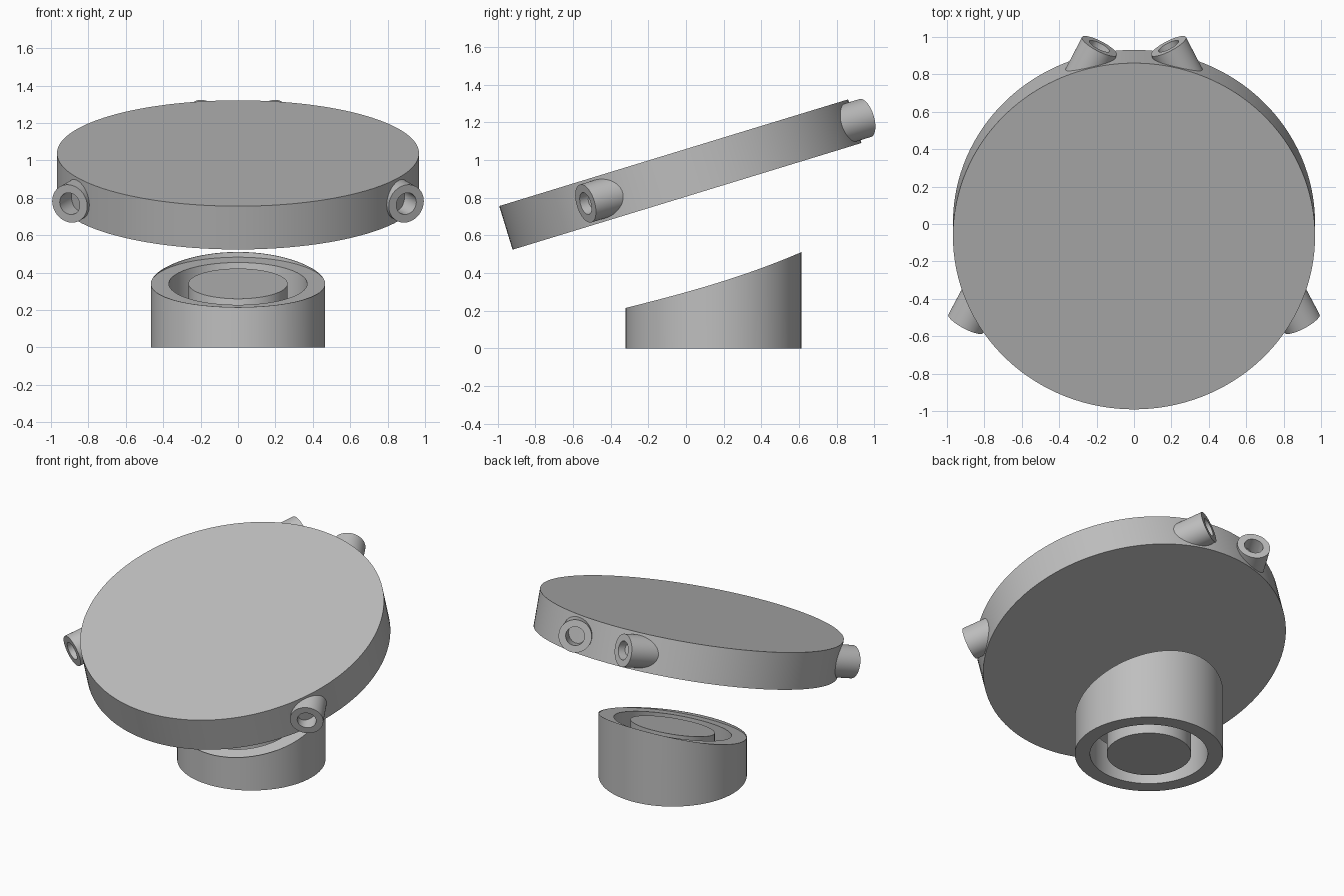
import bpy
import bmesh
import math
from mathutils import Matrix, Vector

cube = bpy.data.objects.get("Cube")
if cube:
    bpy.data.objects.remove(cube, do_unlink=True)

grey = bpy.data.materials.new("plain grey")
grey.use_nodes = True
colour = (0.52, 0.52, 0.52, 1)
grey.diffuse_color = colour
grey.node_tree.nodes["Principled BSDF"].inputs["Base Color"].default_value = colour

SEGMENTS = 128
TILT = math.radians(17)
SLOPE = math.tan(TILT)


def lathe(name, profile, matrix, closed=True):
    """Spin rings of (radius, height) pairs; height may be a function of y."""
    bm = bmesh.new()
    rings = []
    for radius, height in profile:
        ring = []
        for i in range(SEGMENTS):
            a = 2 * math.pi * i / SEGMENTS
            x, y = radius * math.cos(a), radius * math.sin(a)
            z = height(y) if callable(height) else height
            ring.append(bm.verts.new((x, y, z)))
        rings.append(ring)
    pairs = list(zip(rings, rings[1:]))
    if closed:
        pairs.append((rings[-1], rings[0]))
    else:
        bm.faces.new(rings[0])
        bm.faces.new(rings[-1])
    for a, b in pairs:
        for i in range(SEGMENTS):
            j = (i + 1) % SEGMENTS
            bm.faces.new((a[i], a[j], b[j], b[i]))
    bmesh.ops.recalc_face_normals(bm, faces=bm.faces)
    mesh = bpy.data.meshes.new(name)
    bm.to_mesh(mesh)
    bm.free()
    mesh.materials.append(grey)
    obj = bpy.data.objects.new(name, mesh)
    bpy.context.collection.objects.link(obj)
    obj.matrix_world = matrix
    bpy.ops.object.select_all(action="DESELECT")
    obj.select_set(True)
    bpy.context.view_layer.objects.active = obj
    bpy.ops.object.shade_smooth_by_angle(angle=math.radians(30))
    return obj


def sloped_top(y):
    return 0.341 + SLOPE * y


def raised_lip(y):
    return sloped_top(y) + 0.1 * y ** 2 + 0.054 * y ** 3


# Base: outer ring with a thin curved lip, and a separate core
base_place = Matrix.Translation((0, 0.146, 0))
lathe("base_ring", [(0.466, 0), (0.466, raised_lip), (0.463, raised_lip),
                    (0.463, sloped_top), (0.37, sloped_top), (0.37, 0)], base_place)
lathe("base_core", [(0.265, 0), (0.265, sloped_top)], base_place, closed=False)

# Tilted floating disc
disc_place = Matrix.Translation((0, -0.03, 0.9225)) @ Matrix.Rotation(TILT, 4, "X")
lathe("tilted_disc", [(0.968, -0.121), (0.968, 0.121)], disc_place, closed=False)

# Hollow nozzles set at a slant into the rim of the disc, mirrored left and right
for where, position, heading in (("front", -30.3, -63), ("back", 79.8, 116.5)):
    for side, sign in (("left", 1), ("right", -1)):
        p, h = math.radians(position), math.radians(heading)
        mouth = Vector((sign * 1.042 * math.cos(p), 1.042 * math.sin(p), 0))
        axis = Vector((sign * math.cos(h), math.sin(h), 0))
        turn = axis.to_track_quat("Z", "Y").to_matrix().to_4x4()
        lathe(f"{where}_{side}_nozzle",
              [(0.105, 0), (0.06, 0), (0.06, -0.24), (0.105, -0.24)],
              disc_place @ Matrix.Translation(mouth) @ turn)
